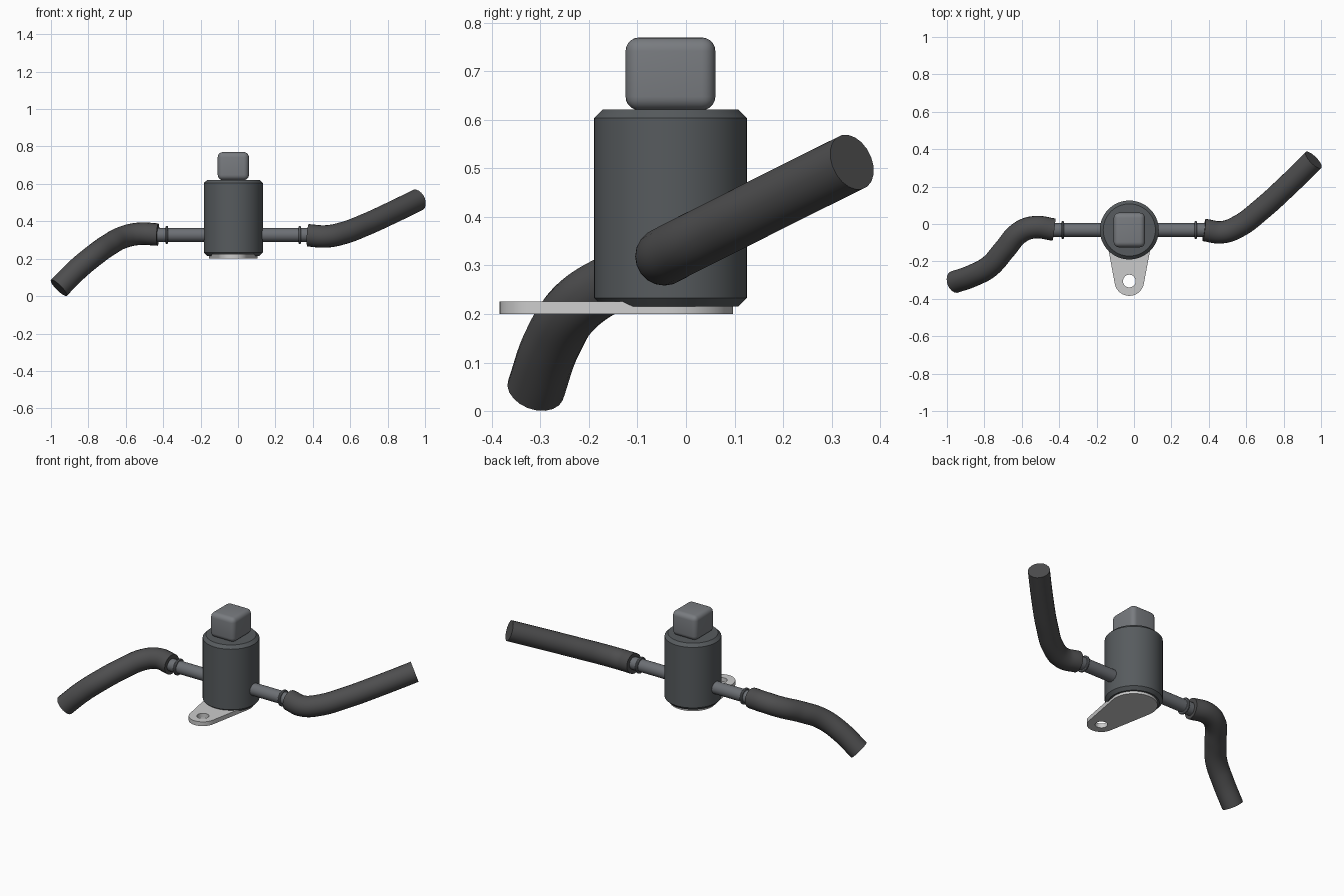
import bpy
from math import pi, sin, cos, asin

if "Cube" in bpy.data.objects:
    bpy.data.objects.remove(bpy.data.objects["Cube"])

CX, CY, PZ = -0.025, -0.032, 0.327   # body axis and pipe height


def material(name, rgb):
    mat = bpy.data.materials.new(name)
    mat.diffuse_color = (*rgb, 1)
    mat.use_nodes = True
    mat.node_tree.nodes["Principled BSDF"].inputs["Base Color"].default_value = mat.diffuse_color
    return mat


STEEL = material("dark_steel", (0.095, 0.105, 0.112))
RUBBER = material("rubber", (0.075, 0.075, 0.077))
PLASTIC = material("grey_plastic", (0.19, 0.2, 0.215))
TUBE = material("tube_metal", (0.15, 0.16, 0.175))
PLATE = material("plate_metal", (0.8, 0.81, 0.83))


def finish(ob, name, mat):
    ob.name = name
    ob.data.materials.clear()
    ob.data.materials.append(mat)
    bpy.ops.object.select_all(action='DESELECT')
    ob.select_set(True)
    bpy.context.view_layer.objects.active = ob
    bpy.ops.object.shade_smooth_by_angle(angle=0.6)


def bevel(ob, width, segments):
    m = ob.modifiers.new("edge", 'BEVEL')
    m.width, m.segments, m.limit_method = width, segments, 'ANGLE'
    bpy.ops.object.modifier_apply(modifier=m.name)


def cylinder(name, mat, loc, r, depth, verts=64, along_x=False, chamfer=0):
    bpy.ops.mesh.primitive_cylinder_add(vertices=verts, radius=r, depth=depth, location=loc,
                                        rotation=(0, pi / 2 if along_x else 0, 0))
    ob = bpy.context.object
    if chamfer:
        bevel(ob, chamfer, 1)
    finish(ob, name, mat)


def finish_curve(cu, name, mat):
    ob = bpy.data.objects.new(name, cu)
    bpy.context.collection.objects.link(ob)
    bpy.ops.object.select_all(action='DESELECT')
    ob.select_set(True)
    bpy.context.view_layer.objects.active = ob
    bpy.ops.object.convert(target='MESH')
    ob = bpy.context.object
    bpy.ops.object.mode_set(mode='EDIT')
    bpy.ops.mesh.select_all(action='SELECT')
    bpy.ops.mesh.remove_doubles(threshold=0.0002)
    bpy.ops.mesh.normals_make_consistent(inside=False)
    bpy.ops.object.mode_set(mode='OBJECT')
    finish(ob, name, mat)
    return ob


def hose(name, pts, r=0.06):
    cu = bpy.data.curves.new(name, 'CURVE')
    cu.dimensions = '3D'
    cu.bevel_depth, cu.bevel_resolution, cu.use_fill_caps = r, 8, True
    cu.resolution_u = 10
    sp = cu.splines.new('BEZIER')
    sp.bezier_points.add(len(pts) - 1)
    for bp, p in zip(sp.bezier_points, pts):
        bp.co = p
        bp.handle_left_type = bp.handle_right_type = 'AUTO'
    finish_curve(cu, name, RUBBER)


# canister with chamfered rims
cylinder("canister", STEEL, (CX, CY, 0.4185), 0.1575, 0.407, chamfer=0.018)

# rounded connector block on top
bpy.ops.mesh.primitive_cube_add(size=1, location=(CX, CY, 0.695))
cap = bpy.context.object
cap.scale = (0.167, 0.185, 0.15)
bpy.ops.object.transform_apply(location=False, rotation=False, scale=True)
bevel(cap, 0.028, 5)
finish(cap, "connector_block", PLASTIC)

# pipe through the canister, with a raised bead near each end
cylinder("pipe", TUBE, (CX, CY, PZ), 0.037, 0.84, 32, True)
for side, label in ((-1, "left"), (1, "right")):
    cylinder(label + "_bead", TUBE, (CX + side * 0.355, CY, PZ), 0.048, 0.014, 32, True, 0.004)

# mounting bracket: two tangent arcs with a bolt hole
R, r, ey = 0.129, 0.079, -0.305
a = asin((R - r) / (CY - ey))


def arc(y, rad, a0, a1, n):
    return [(CX + rad * cos(a0 + (a1 - a0) * i / n), y + rad * sin(a0 + (a1 - a0) * i / n))
            for i in range(n + 1)]


outline = arc(CY, R, -a, pi + a, 40) + arc(ey, r, pi + a, 2 * pi - a, 24)
hole = arc(ey, 0.034, 0, 2 * pi, 32)[:-1]
cu = bpy.data.curves.new("bracket", 'CURVE')
cu.dimensions, cu.fill_mode, cu.extrude = '2D', 'BOTH', 0.013
for loop in (outline, hole):
    sp = cu.splines.new('POLY')
    sp.points.add(len(loop) - 1)
    for p, (x, y) in zip(sp.points, loop):
        p.co = (x, y, 0, 1)
    sp.use_cyclic_u = True
finish_curve(cu, "bracket", PLATE).location.z = 0.213

# bent hoses
hose("right_hose", [(0.375, -0.032, 0.325), (0.47, -0.044, 0.319), (0.56, -0.012, 0.336),
                    (0.68, 0.078, 0.381), (0.82, 0.205, 0.445), (0.96, 0.342, 0.513)])
hose("left_hose", [(-0.428, -0.03, 0.329), (-0.53, -0.017, 0.333), (-0.61, -0.045, 0.316),
                   (-0.69, -0.134, 0.274), (-0.77, -0.225, 0.217), (-0.86, -0.275, 0.142),
                   (-0.958, -0.31, 0.044)])
